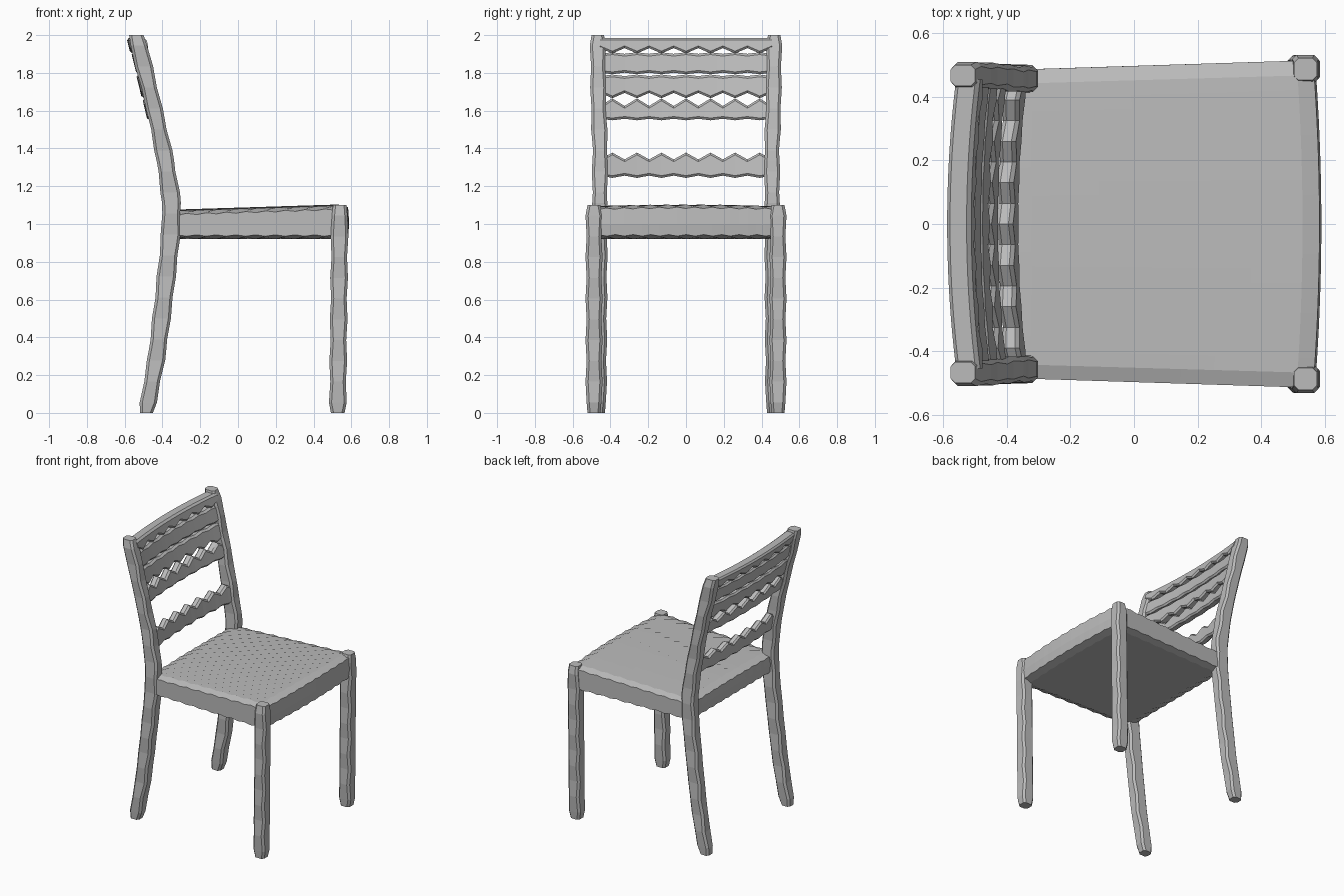
import bpy, bmesh
from math import sin, cos, pi

cube = bpy.data.objects.get("Cube")
if cube:
    bpy.data.objects.remove(cube, do_unlink=True)

grey = bpy.data.materials.new("plain grey")
grey.use_nodes = True
GREY = (0.5, 0.5, 0.5, 1)
grey.diffuse_color = GREY
grey.node_tree.nodes["Principled BSDF"].inputs["Base Color"].default_value = GREY


def loft(name, rings):
    """Skin a list of equal-length point rings and cap both ends."""
    bm = bmesh.new()
    rows = [[bm.verts.new(p) for p in ring] for ring in rings]
    n = len(rows[0])
    for a, b in zip(rows, rows[1:]):
        for i in range(n):
            j = (i + 1) % n
            bm.faces.new((a[i], a[j], b[j], b[i]))
    bm.faces.new(rows[0][::-1])
    bm.faces.new(rows[-1])
    bmesh.ops.recalc_face_normals(bm, faces=bm.faces)
    mesh = bpy.data.meshes.new(name)
    bm.to_mesh(mesh)
    bm.free()
    mesh.materials.append(grey)
    obj = bpy.data.objects.new(name, mesh)
    bpy.context.collection.objects.link(obj)
    return obj


def chamfered(hx, hy, c):
    """Rectangle outline with cut corners."""
    return [(hx, hy - c), (hx - c, hy), (c - hx, hy), (-hx, hy - c),
            (-hx, c - hy), (c - hx, -hy), (hx - c, -hy), (hx, c - hy)]


def along(table, z):
    """Linear interpolation of a (z, value) table."""
    for (z0, v0), (z1, v1) in zip(table, table[1:]):
        if z <= z1:
            return v0 + (v1 - v0) * (z - z0) / (z1 - z0)
    return table[-1][1]


# Centre line and half depth of the bent back posts
POST_X = [(0, -.485), (.3, -.43), (.6, -.393), (.93, -.357), (1.12, -.352),
          (1.35, -.387), (1.6, -.44), (2, -.538)]
POST_H = [(0, .042), (.3, .046), (.93, .05), (1.1, .05), (1.6, .042), (2, .047)]
POST_Y = [(0, .462), (1, .457), (1.4, .455), (1.6, .463), (2, .467)]


def upright(name, side, top, x_at, y_at, h_at, hy, count):
    rings = []
    for k in range(count + 1):
        z = top * k / count
        cut = .82 if k in (0, count) else 1
        ripple = .003 * sin(k * pi / 2)
        outline = chamfered((h_at(z) + ripple) * cut, (hy - ripple) * cut, .014)
        rings.append([(x_at(z) + x, side * y_at(z) + y, z) for x, y in outline])
    loft(name, rings)


for side, label in ((-1, "right"), (1, "left")):
    upright(label + "_back_post", side, 2.0, lambda z: along(POST_X, z),
            lambda z: along(POST_Y, z), lambda z: along(POST_H, z), .04, 36)
    upright(label + "_front_leg", side, 1.1, lambda z: .528 + .01 * z,
            lambda z: .487, lambda z: .044, .042, 20)

# Seat: cross-sections in x and z, swept from side to side
BACK, FRONT, COLS, ROWS = -.375, .563, 18, 22
rings = []
for r in range(ROWS + 1):
    t = 2 * r / ROWS - 1
    edge = .014 if r in (0, ROWS) else 0
    front = FRONT + .02 * (1 - t * t)
    ring = []
    for upper in (True, False):
        for c in range(COLS + 1):
            u = c / COLS if upper else 1 - c / COLS
            x = BACK + (front - BACK) * u
            bump = .004 * cos(pi * c) * cos(pi * r)
            if upper:
                z = 1.063 + .03 * u + .008 * (1 - t * t) + bump - edge
            else:
                z = .925 - bump + edge
            if c in (0, COLS):
                z += -.015 if upper else .015
            ring.append((x, t * (.485 + .03 * u), z))
        # Vertical edge gets one middle point to round it
        ux = front + .006 if upper else BACK - .006
        ring.append((ux, t * (.515 if upper else .485), 1.0))
    rings.append(ring)
loft("seat", rings)


# Back slats: bowed strips with scalloped upper or lower edges
def slat(name, low, high, low_wave, high_wave, half, shift=0.0, pitch=.13):
    rings = []
    steps = 28
    for k in range(steps + 1):
        y = -.455 + .91 * k / steps
        wave = cos(2 * pi * y / pitch)
        z0, z1 = low - low_wave * wave, high + high_wave * wave
        bow = -.028 * (1 - (y / .455) ** 2) + shift
        c = min(.012, (z1 - z0) / 4)
        ring = []
        for dx, z in ((half - c, z1), (half, z1 - c), (half, z0 + c), (half - c, z0),
                      (c - half, z0), (-half, z0 + c), (-half, z1 - c), (c - half, z1)):
            ring.append((along(POST_X, z) + bow + dx, y, z))
        rings.append(ring)
    loft(name, rings)


slat("top_rail", 1.917, 1.985, .014, 0, .038, .01)
slat("upper_slat", 1.797, 1.905, .004, .004, .03, .008)
slat("middle_slat", 1.68, 1.787, .014, .004, .03, .005)
slat("lower_middle_slat", 1.553, 1.645, .004, .02, .028, .005)
slat("bottom_slat", 1.25, 1.36, .006, .018, .026, .012)
